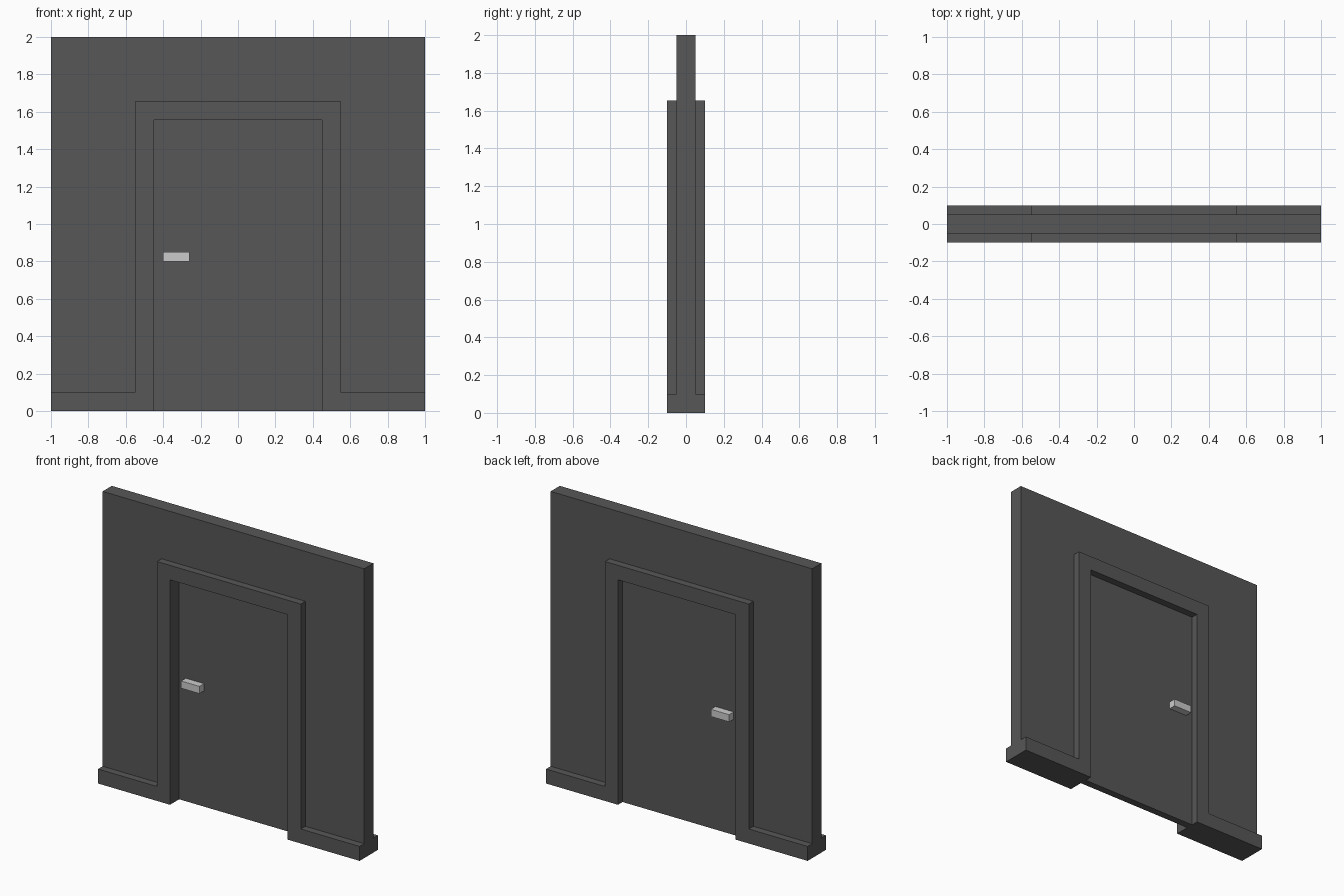
import bpy, bmesh

cube = bpy.data.objects.get("Cube")
if cube:
    bpy.data.objects.remove(cube, do_unlink=True)


def material(name, value):
    mat = bpy.data.materials.new(name)
    colour = (value, value, value, 1.0)
    mat.diffuse_color = colour
    mat.use_nodes = True
    bsdf = next(n for n in mat.node_tree.nodes if n.type == 'BSDF_PRINCIPLED')
    bsdf.inputs["Base Color"].default_value = colour
    return mat


DARK = material("dark grey", 0.095)
LIGHT = material("light grey", 0.60)


def prism(name, outline, y0, y1, mat):
    """Extrude an x-z outline from y0 back to y1."""
    bm = bmesh.new()
    face = bm.faces.new([bm.verts.new((x, y0, z)) for x, z in outline])
    ext = bmesh.ops.extrude_face_region(bm, geom=[face])
    new = [v for v in ext["geom"] if isinstance(v, bmesh.types.BMVert)]
    bmesh.ops.translate(bm, verts=new, vec=(0, y1 - y0, 0))
    bmesh.ops.recalc_face_normals(bm, faces=bm.faces)
    mesh = bpy.data.meshes.new(name)
    bm.to_mesh(mesh)
    bm.free()
    mesh.materials.append(mat)
    obj = bpy.data.objects.new(name, mesh)
    bpy.context.collection.objects.link(obj)
    return obj


def mirrored(half):
    """Close a right-half outline with its mirror image in x."""
    return half + [(-x, z) for x, z in reversed(half)]


def rect(x0, x1, z0, z1):
    return [(x0, z0), (x1, z0), (x1, z1), (x0, z1)]


DOOR_W, DOOR_H = 0.45, 1.555      # half width and height of the opening
TRIM_W, TRIM_H = 0.55, 1.655      # outer edge of the door frame
SKIRT = 0.10                      # skirting height
WALL_Y, TRIM_Y = 0.05, 0.10       # half depths

# Wall with the door opening
prism("wall", mirrored([(DOOR_W, DOOR_H), (DOOR_W, 0), (1, 0), (1, 2)]),
      -WALL_Y, WALL_Y, DARK)

# Door frame joined to the skirting, on both sides of the wall
trim = mirrored([(DOOR_W, DOOR_H), (DOOR_W, 0), (1, 0), (1, SKIRT),
                 (TRIM_W, SKIRT), (TRIM_W, TRIM_H)])
prism("frame_and_skirting_front", trim, -TRIM_Y, -WALL_Y, DARK)
prism("frame_and_skirting_back", trim, WALL_Y, TRIM_Y, DARK)

# Door leaf, flush with the back of the wall
prism("door", rect(-DOOR_W, DOOR_W, 0, DOOR_H), 0.0, WALL_Y, DARK)

# Handles on both faces of the door
handle = rect(-0.40, -0.26, 0.80, 0.85)
prism("handle_front", handle, -0.05, 0.0, LIGHT)
prism("handle_back", handle, 0.05, 0.10, LIGHT)
